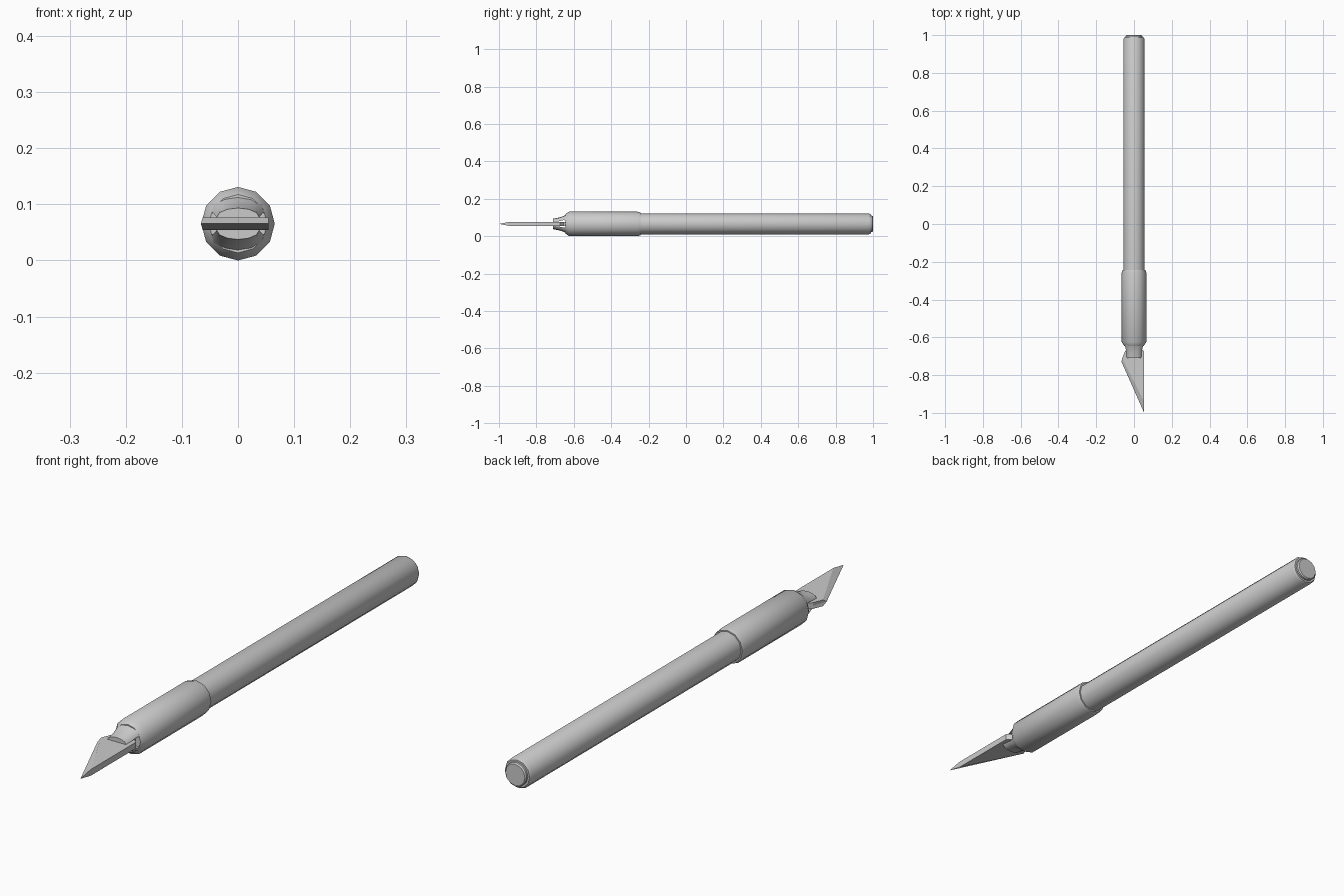
import bpy, bmesh
from math import sin, cos, pi, radians

if "Cube" in bpy.data.objects:
    bpy.data.objects.remove(bpy.data.objects["Cube"])

AXIS_Z = 0.0655
SIDES = 12


def loft(name, rings, angle=35):
    """Closed skin through equal-length rings of points, capped at both ends."""
    bm = bmesh.new()
    loops = [[bm.verts.new(p) for p in ring] for ring in rings]
    n = len(loops[0])
    for a, b in zip(loops, loops[1:]):
        for i in range(n):
            j = (i + 1) % n
            bm.faces.new((a[i], a[j], b[j], b[i]))
    bm.faces.new(loops[0])
    bm.faces.new(loops[-1])
    bmesh.ops.remove_doubles(bm, verts=bm.verts, dist=1e-5)
    bmesh.ops.recalc_face_normals(bm, faces=bm.faces)
    mesh = bpy.data.meshes.new(name)
    bm.to_mesh(mesh)
    bm.free()
    obj = bpy.data.objects.new(name, mesh)
    bpy.context.collection.objects.link(obj)
    bpy.ops.object.select_all(action='DESELECT')
    obj.select_set(True)
    bpy.context.view_layer.objects.active = obj
    bpy.ops.object.shade_smooth_by_angle(angle=radians(angle))
    return obj


def turned(name, profile):
    """Twelve-sided turned part along y from (y, radius) pairs."""
    return loft(name, [[(r * cos(2 * pi * i / SIDES), y, AXIS_Z + r * sin(2 * pi * i / SIDES))
                        for i in range(SIDES)] for y, r in profile])


# Handle with a stepped end plug
turned("handle", [(-0.27, 0.056), (0.978, 0.056), (0.988, 0.051), (0.988, 0.045)])
turned("end_plug", [(0.97, 0.044), (0.995, 0.044), (1.0, 0.040)])

# Thicker grip sleeve with chamfered ends
turned("grip_sleeve", [(-0.645, 0.052), (-0.625, 0.0655), (-0.26, 0.0655),
                       (-0.243, 0.061), (-0.243, 0.055)])

# Two collet jaws: (y, half width, outer height, inner height)
JAW = [(-0.63, 0.052, 0.054, 0.018), (-0.655, 0.045, 0.042, 0.020),
       (-0.68, 0.040, 0.034, 0.014), (-0.71, 0.038, 0.028, 0.0115)]
for name, side in (("upper_jaw", 1), ("lower_jaw", -1)):
    loft(name, [[(w * cos(pi * i / 6), y, AXIS_Z + side * (inner + (outer - inner) * sin(pi * i / 6)))
                 for i in range(7)] for y, w, outer, inner in JAW])

# Blade: flat sides, tang into the collet, bevelled cutting edge
body = [(0.054, -0.675), (0.032, -0.655), (0.03, -0.60), (-0.03, -0.60),
        (-0.03, -0.655), (-0.048, -0.675)]
flat = [(0.054, -0.94)] + body + [(-0.063, -0.712)]
edge = [(0.054, -1.0)] + body + [(-0.066, -0.73)]
loft("blade", [[(x, y, AXIS_Z + dz) for x, y in outline]
               for outline, dz in ((flat, -0.0115), (edge, 0.0), (flat, 0.0115))], angle=5)
